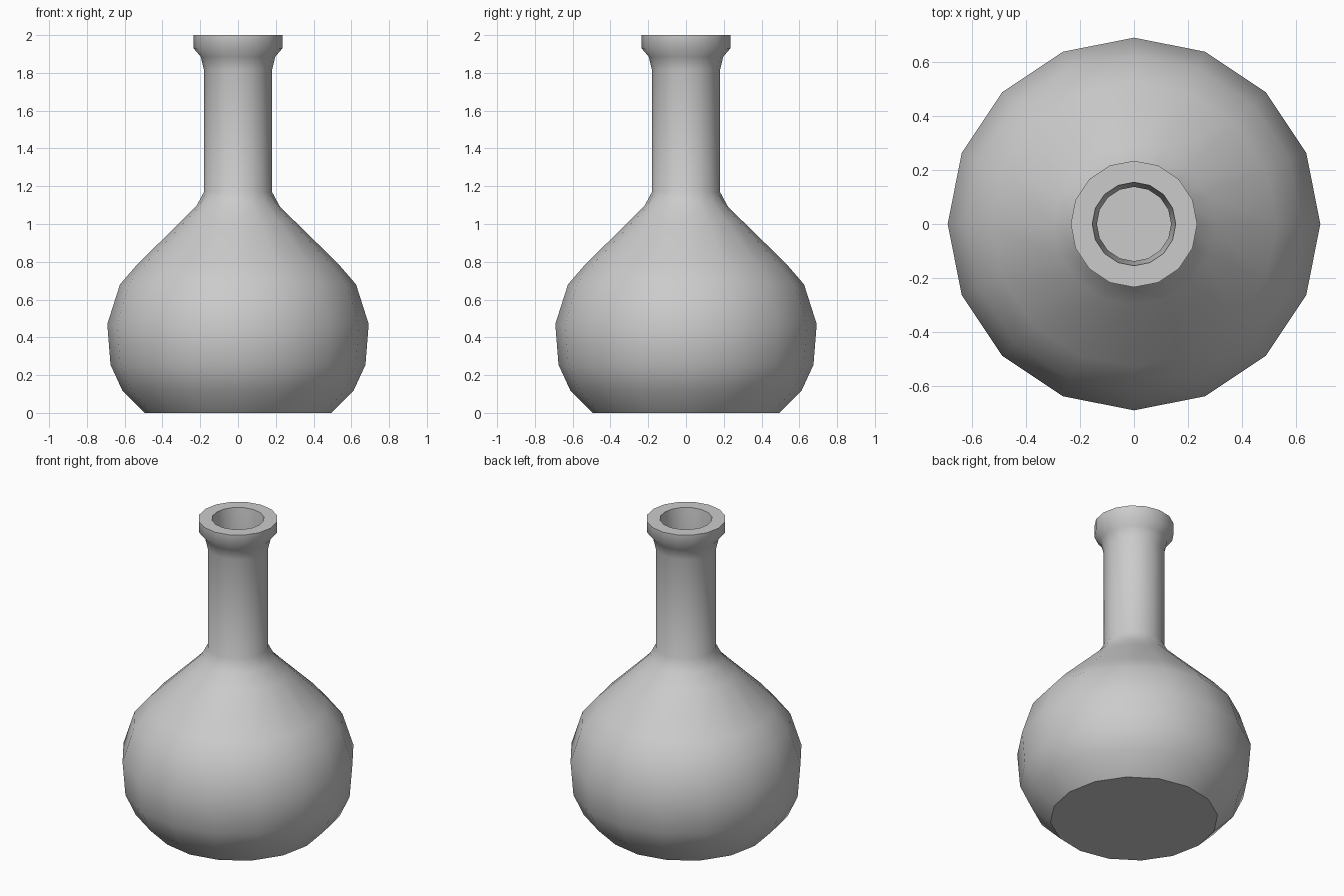
import bpy, bmesh, math

if "Cube" in bpy.data.objects:
    bpy.data.objects.remove(bpy.data.objects["Cube"])

SIDES = 16

# Profile of the vessel (radius, height): outside from base to lip
outer = [(0.495, 0), (0.613, 0.12), (0.675, 0.255), (0.692, 0.47), (0.625, 0.68),
         (0.53, 0.79), (0.30, 1.015), (0.22, 1.095), (0.18, 1.17), (0.18, 1.815),
         (0.197, 1.885), (0.235, 1.93), (0.235, 2.0)]
# Inside from lip down to the inner floor
inner = [(0.155, 2.0), (0.138, 1.82), (0.138, 1.18), (0.18, 1.07), (0.49, 0.765),
         (0.585, 0.66), (0.65, 0.47), (0.635, 0.27), (0.58, 0.15), (0.475, 0.04)]

bm = bmesh.new()
rings = []
for r, z in outer + inner:
    rings.append([bm.verts.new((r * math.cos(2 * math.pi * i / SIDES),
                                r * math.sin(2 * math.pi * i / SIDES), z))
                  for i in range(SIDES)])
for a, b in zip(rings, rings[1:]):
    for i in range(SIDES):
        j = (i + 1) % SIDES
        bm.faces.new((a[i], a[j], b[j], b[i]))

# Flat underside and inner floor
bm.faces.new(rings[0][::-1])
bm.faces.new(rings[-1])

mesh = bpy.data.meshes.new("flask")
bm.to_mesh(mesh)
bm.free()
flask = bpy.data.objects.new("flask", mesh)
bpy.context.collection.objects.link(flask)

# Smooth walls with sharp lip and base edges
bpy.context.view_layer.objects.active = flask
flask.select_set(True)
bpy.ops.object.shade_smooth_by_angle(angle=math.radians(42))
